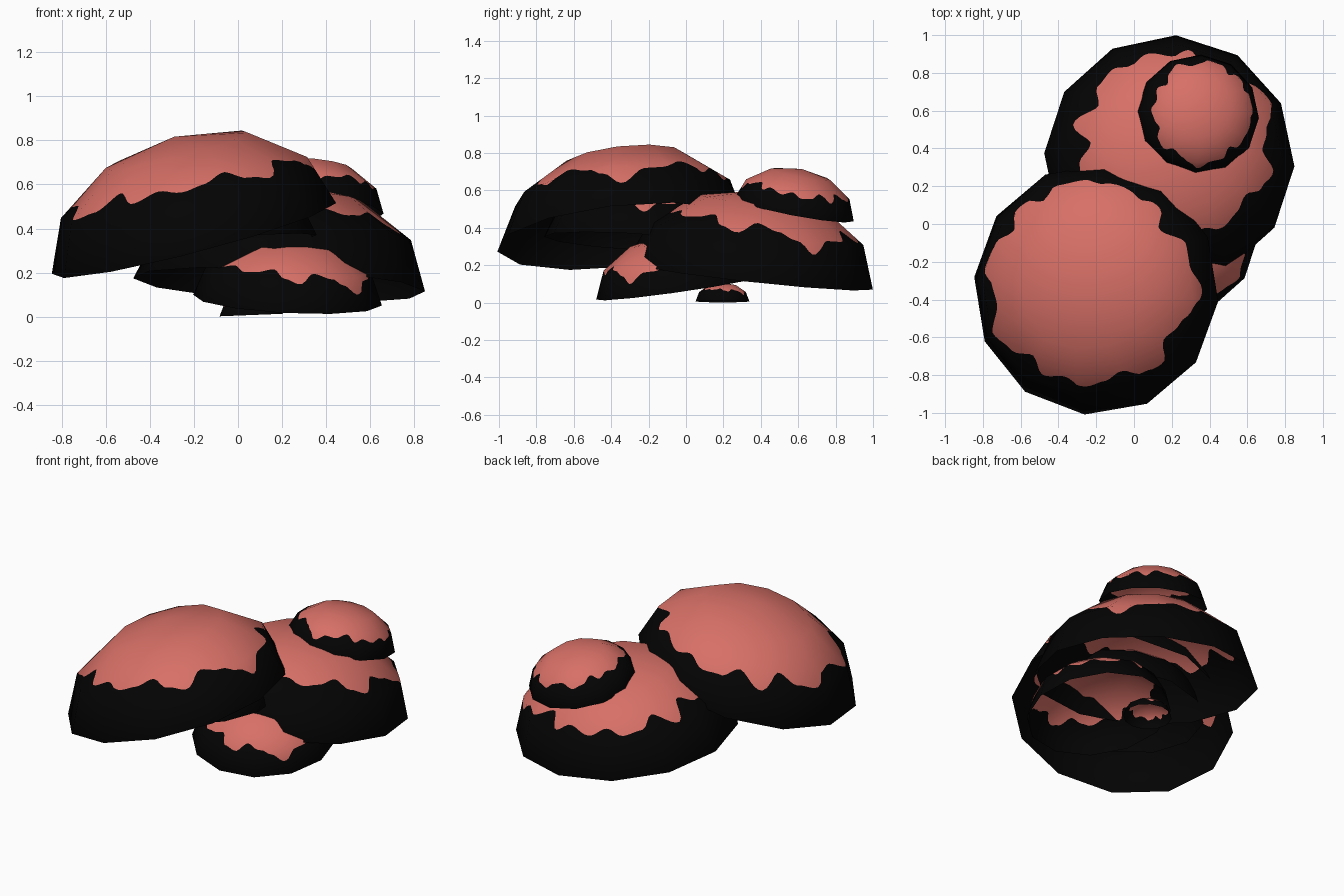
import bpy, bmesh, math
from mathutils import Vector

if "Cube" in bpy.data.objects:
    bpy.data.objects.remove(bpy.data.objects["Cube"])

SIDES, SUB = 12, 12           # coarse facets round a cap, fine columns per facet


def material(name, rgb):
    m = bpy.data.materials.new(name)
    m.diffuse_color = (*rgb, 1)
    m.use_nodes = True
    m.node_tree.nodes["Principled BSDF"].inputs["Base Color"].default_value = m.diffuse_color
    return m


BLACK = material("rim black", (0.001, 0.001, 0.001))
PINK = material("cap coral", (0.68, 0.162, 0.135))

# Dripping colour edge: (angle, level), level 0 = rim, 1..2 = coarse rings, 3 = top
DRIP = [(0, .5), (12, .85), (22, .85), (38, 1.15), (48, .8), (57, 1.0), (72, .8),
        (84, 1.0), (94, .78), (106, .85), (116, 1.15), (131, .75), (143, 1.25),
        (155, .95), (168, .85), (178, 1.15), (190, 1.2), (206, .95), (218, 1.05),
        (233, 1.4), (243, 1.1), (257, 1.25), (271, 1.1), (281, 1.15), (294, 1.3),
        (304, 1.0), (315, .85), (326, 1.2), (340, 1.0), (349, .8), (360, .5)]


def drip(angle):
    angle %= 360
    for (a0, v0), (a1, v1) in zip(DRIP, DRIP[1:]):
        if angle <= a1:
            t = (angle - a0) / (a1 - a0)
            return v0 + (v1 - v0) * (.5 - .5 * math.cos(math.pi * t))
    return DRIP[0][1]


def dome_point(col, level, phase):
    """Point on a unit 12-sided, 3-ring half ball with flat facets."""
    def coarse(i, k):
        a, e = math.radians(30 * i + phase), math.radians(30 * k)
        return Vector((math.cos(e) * math.cos(a), math.cos(e) * math.sin(a), math.sin(e)))
    i, f = divmod(col, SUB)
    f /= SUB
    k = min(int(level), 2)
    low = coarse(i, k).lerp(coarse(i + 1, k), f)
    high = coarse(i, k + 1).lerp(coarse(i + 1, k + 1), f)
    return low.lerp(high, level - k)


def cap(name, centre, slope, r, axis, turn, lift=0, phase=-3):
    b, c = slope
    up = Vector((-b, -c, 1)).normalized()
    rx, ry = r / math.sqrt(1 + b * b), r / math.sqrt(1 + c * c)
    ax = Vector(axis)

    def place(p):             # sloping rim plane plus leaning axis
        return Vector((p.x * rx, p.y * ry, p.x * rx * b + p.y * ry * c)) + ax * p.z

    bm = bmesh.new()
    n = SIDES * SUB
    columns = []
    for col in range(n):
        w = drip(col * 360 / n + phase - turn) + lift
        levels = [0]
        # black band, colour edge, then coral crown
        for end, steps in ((min(w, 1), 3), (w, 1), (max(w, 1), 1), (2, 3), (3, 4)):
            start = levels[-1]
            levels += [start + (end - start) * s / steps for s in range(1, steps + 1)]
        columns.append([bm.verts.new(place(dome_point(col, u, phase))) for u in levels])
    for col in range(n):
        p, q = columns[col], columns[(col + 1) % n]
        for k in range(len(p) - 1):
            f = bm.faces.new((p[k], q[k], q[k + 1], p[k + 1]))
            f.material_index = 0 if k < 4 else 1
            f.smooth = True
    bmesh.ops.remove_doubles(bm, verts=bm.verts, dist=1e-5)
    me = bpy.data.meshes.new(name)
    bm.to_mesh(me)
    bm.free()
    me.materials.append(BLACK)
    me.materials.append(PINK)

    # rounded shading over the coarse facets
    def normal(v):
        h = v.dot(up)
        flat = v - up * h
        return (flat / r**2 + up * h / ax.dot(up)**2).normalized()
    me.normals_split_custom_set_from_vertices([normal(v.co) for v in me.vertices])
    ob = bpy.data.objects.new(name, me)
    bpy.context.collection.objects.link(ob)
    ob.location = centre


# Open caps: rim centre, rim slope in x and y, radius, axis to the top, drip turn, lift
cap("large_front_cap", (-.20, -.345, .355), (.258, .10), .67, (-.09, .012, .462), 0, .08, -5.5)
cap("inner_front_cap", (-.13, -.27, .325), (.09, -.06), .49, (-.03, .02, .335), 5, .25)
cap("large_back_cap", (.187, .34, .144), (-.05, -.11), .664, (.05, .075, .457), 33, .25)
cap("low_front_cap", (.225, -.055, .075), (-.05, .14), .43, (.015, -.035, .293), -37)
cap("small_top_cap", (.338, .578, .497), (-.10, -.19), .325, (.022, .04, .218), -90, .05)
cap("tiny_under_cap", (.06, .195, .007), (.04, 0), .144, (0, 0, .10), 60, .1)
